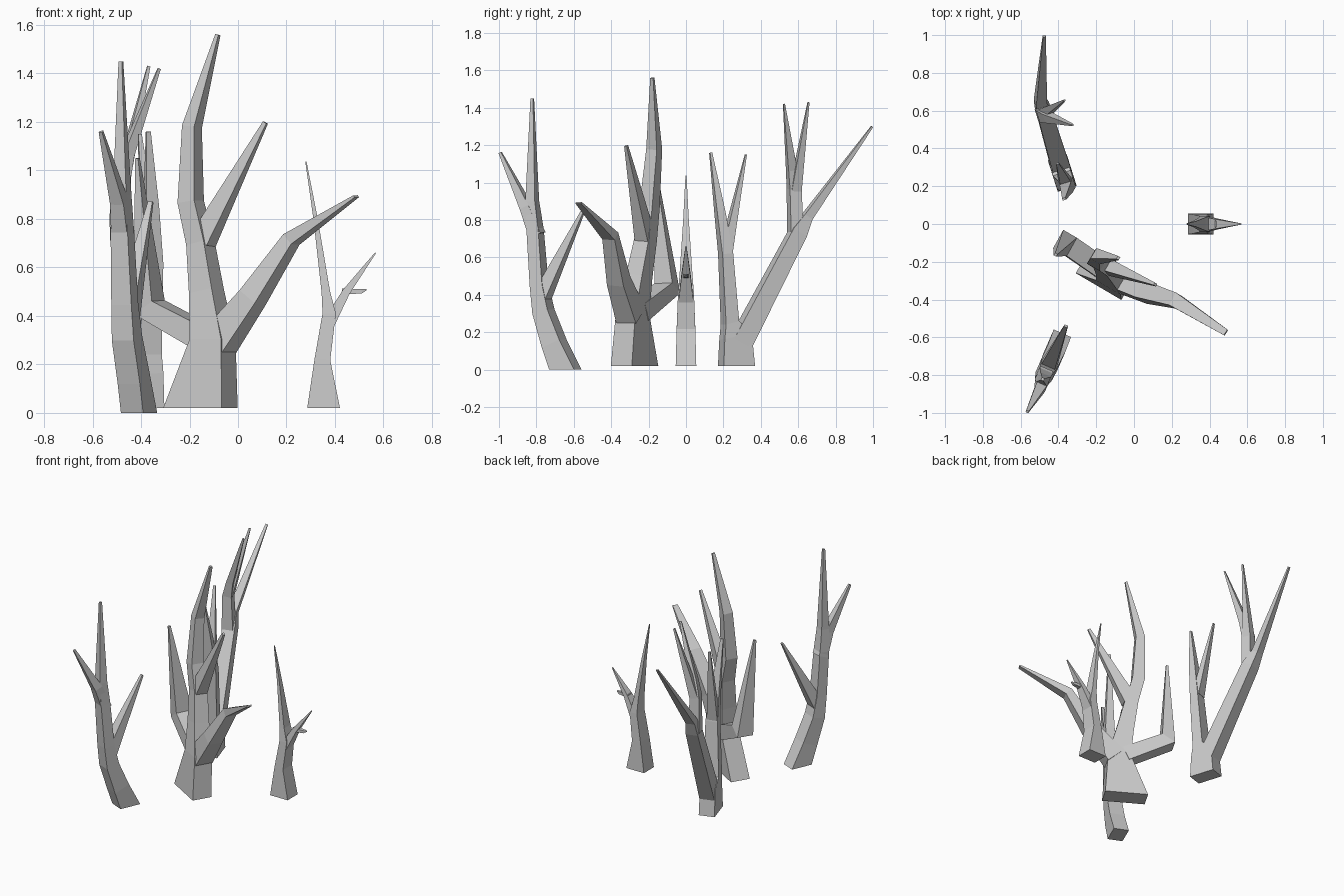
import bpy, bmesh
from mathutils import Vector


def limb(bm, n, nodes, flat=False):
    """Four-sided tapering limb; node = (x, y, z, in-plane width, thickness)."""
    pts = [Vector(p[:3]) for p in nodes]
    rings = []
    for i, (p, node) in enumerate(zip(pts, nodes)):
        tan = Vector()
        if i > 0:
            tan += (p - pts[i - 1]).normalized()
        if i < len(pts) - 1:
            tan += (pts[i + 1] - p).normalized()
        if flat and i == 0:
            tan = Vector((0, 0, 1))
        tan.normalize()
        side = n.cross(tan).normalized()
        deep = tan.cross(side)
        w, t = node[3] / 2, node[4] / 2
        rings.append([bm.verts.new(p + side * a * w + deep * b * t)
                      for a, b in ((1, 1), (-1, 1), (-1, -1), (1, -1))])
    for lo, hi in zip(rings, rings[1:]):
        for k in range(4):
            bm.faces.new((lo[k], lo[(k + 1) % 4], hi[(k + 1) % 4], hi[k]))
    bm.faces.new(rings[0][::-1])
    bm.faces.new(rings[-1])


def tree(name, normal, trunk, branches):
    bm = bmesh.new()
    n = Vector(normal).normalized()
    limb(bm, n, trunk, True)
    for b in branches:
        limb(bm, n, b)
    bmesh.ops.recalc_face_normals(bm, faces=bm.faces)
    me = bpy.data.meshes.new(name)
    bm.to_mesh(me)
    bm.free()
    bpy.context.collection.objects.link(bpy.data.objects.new(name, me))


# Small tree on the right
tree("small_right_tree", (0, 1, 0),
     [(.353, 0, .02, .135, .11), (.348, 0, .22, .065, .10), (.376, 0, .41, .055, .085),
      (.362, 0, .5, .035, .07), (.32, 0, .8, .018, .03), (.28, 0, 1.037, .005, .006)],
     [[(.375, 0, .37, .05, .08), (.447, 0, .5, .032, .05), (.567, 0, .66, .005, .006)],
      [(.43, 0, .5, .025, .035), (.51, 0, .502, .018, .02), (.53, 0, .508, .004, .006)]])

# Front tree
tree("front_tree", (.917, -.4, 0),
     [(-.408, -.645, 0, .145, .10), (-.43, -.705, .14, .11, .10), (-.458, -.762, .31, .09, .098),
      (-.467, -.785, .45, .072, .09), (-.477, -.807, .75, .068, .076),
      (-.478, -.822, .9, .055, .06), (-.483, -.822, 1.45, .015, .015)],
     [[(-.475, -.795, .72, .07, .075), (-.490, -.855, .87, .055, .06), (-.565, -.993, 1.16, .015, .015)],
      [(-.463, -.775, .38, .08, .09), (-.36, -.54, .87, .012, .02)]])

# Large centre tree
tree("centre_tree", (.506, .863, 0),
     [(-.155, -.275, .02, .28, .13), (-.105, -.285, .3, .15, .12), (-.13, -.25, .5, .11, .10),
      (-.155, -.215, .7, .085, .09), (-.195, -.195, .87, .08, .08),
      (-.19, -.17, 1.18, .058, .065), (-.083, -.18, 1.56, .015, .018)],
     [[(-.145, -.22, .71, .09, .08), (.113, -.32, 1.197, .018, .015)],
      [(-.08, -.295, .29, .13, .12), (.06, -.36, .475, .09, .10),
       (.22, -.405, .715, .055, .075), (.487, -.575, .893, .01, .035)],
      [(-.14, -.255, .31, .10, .11), (-.365, -.10, .435, .10, .11),
       (-.415, -.163, 1.05, .015, .015)]])

# Back tree
tree("back_tree", (.95, .3, 0),
     [(-.38, .27, .02, .175, .105), (-.378, .265, .18, .155, .10), (-.372, .235, .25, .075, .098),
      (-.355, .212, .62, .06, .08), (-.358, .18, .85, .045, .055), (-.37, .132, 1.16, .012, .018)],
     [[(-.36, .215, .64, .055, .07), (-.405, .32, 1.15, .008, .015)],
      [(-.385, .29, .14, .11, .10), (-.478, .6, .735, .085, .08), (-.495, .65, .82, .05, .06),
       (-.475, .995, 1.3, .01, .015)],
      [(-.48, .585, .72, .07, .075), (-.48, .578, .97, .065, .06), (-.455, .565, 1.07, .05, .045),
       (-.325, .524, 1.42, .008, .012)],
      [(-.478, .585, .96, .055, .055), (-.368, .655, 1.43, .008, .012)]])
